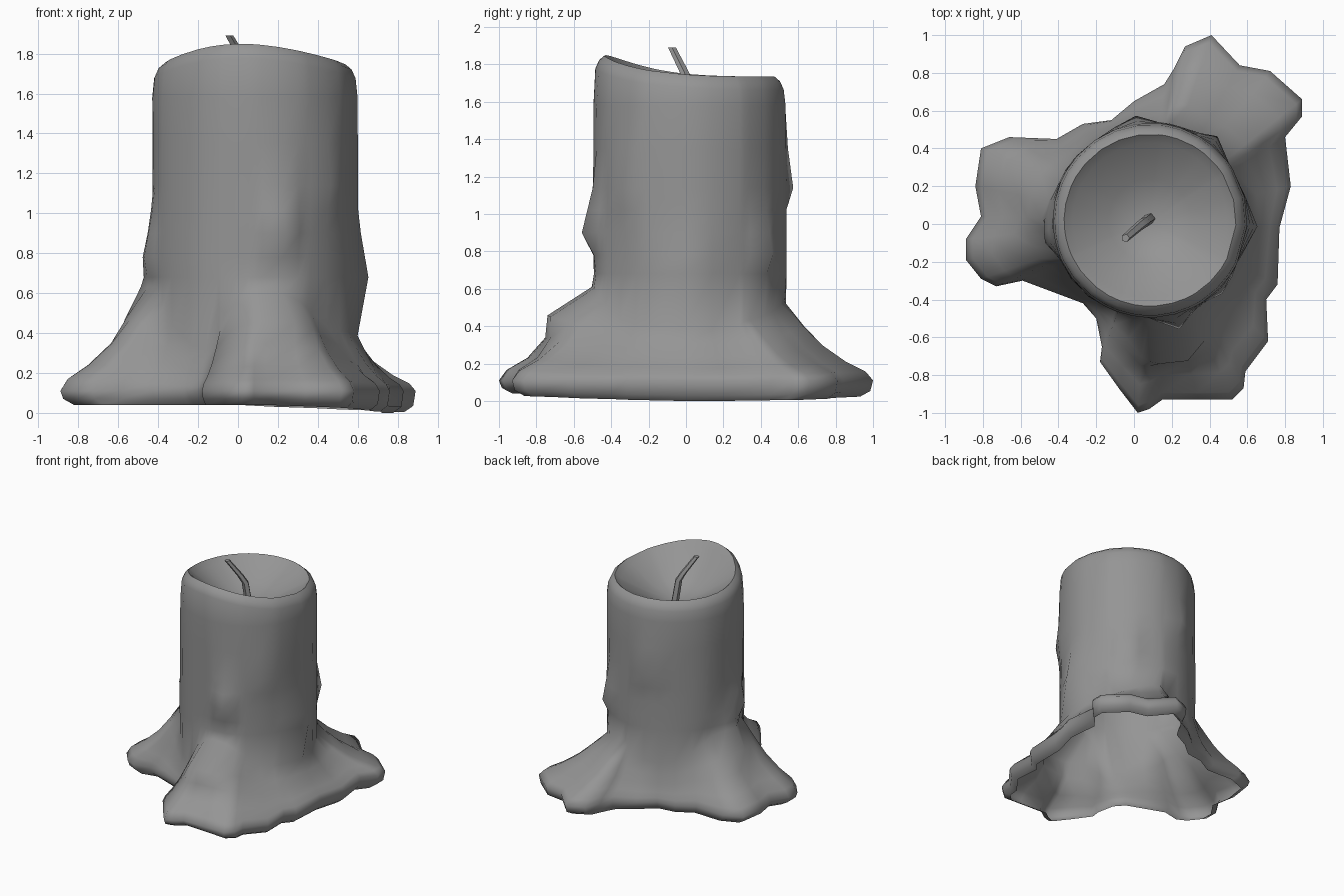
import bpy, bmesh, math
from mathutils import Vector

cube = bpy.data.objects.get("Cube")
if cube:
    bpy.data.objects.remove(cube)

CX, CY = 0.085, 0.02      # candle axis
BODY_R = 0.515

grey = bpy.data.materials.new("wax_grey")
grey.use_nodes = True
grey.diffuse_color = (0.3, 0.3, 0.3, 1)
grey.node_tree.nodes["Principled BSDF"].inputs["Base Color"].default_value = (0.3, 0.3, 0.3, 1)

# Plan outline of the melted wax puddle
OUTLINE = [(.83, .2), (.8, .46), (.89, .57), (.89, .66), (.72, .81), (.56, .84),
           (.41, 1), (.27, .94), (.21, .82), (.16, .74), (0, .65), (-.12, .55),
           (-.27, .53), (-.41, .45), (-.66, .46), (-.81, .4), (-.84, .2),
           (-.81, .04), (-.89, -.08), (-.89, -.19), (-.81, -.29), (-.73, -.33),
           (-.59, -.3), (-.43, -.36), (-.27, -.42), (-.2, -.5), (-.17, -.65),
           (-.18, -.73), (-.08, -.87), (.02, -1), (.08, -.98), (.15, -.93),
           (.34, -.93), (.52, -.93), (.58, -.87), (.59, -.78), (.71, -.62),
           (.7, -.4), (.76, -.32), (.77, -.02)]

# Skirt profile from outer edge to body: (fraction outwards, height)
SKIRT = [(1, .11), (.92, .17), (.7, .24), (.45, .35), (.25, .47), (0, .63)]
BODY_Z = [.68, .78, .9, 1.02, 1.14, 1.35, 1.58]

# Wax drips: (angle in degrees, tip height, depth, angular width)
DRIPS = [(-76, .9, .08, 9), (177, .52, .09, 10), (190, .78, .06, 9), (-8, .66, .07, 9),
         (101, 1.14, .05, 9), (50, .78, .06, 9), (-42, 1.12, .04, 8)]

# Low stretches of the skirt: (angle in degrees, loss of height, angular width)
DIPS = [(25, .4, 60), (-118, .38, 18), (-45, .28, 20)]


def angle_gap(a, b):
    return abs((a - b + 180) % 360 - 180)


def bell(deg, centre, width):
    return math.exp(-(angle_gap(deg, centre) / width) ** 2)


def drip(deg, z):
    total = 0
    for ang, tip, depth, width in DRIPS:
        fall = 1 - (z - tip) / .32 if z >= tip else 1 - (tip - z) / .14
        total += depth * max(0, fall) * bell(deg, ang, width)
    return total


def column(a, reach, mean_reach):
    """Radius and height pairs from the lower lip up and into the bowl."""
    deg = math.degrees(a)
    spread = reach - BODY_R
    # The skirt climbs high on the lobes and stays low between them
    scale = .4 + .6 * min(1, (mean_reach - BODY_R) / .38)
    for ang, loss, width in DIPS:
        scale *= 1 - loss * bell(deg, ang, width)
    floor = .04 - .04 * max(0, math.cos(a - .1))
    pts = [(reach * .93, floor), (reach * .985, floor + .03)]
    for t, h in SKIRT:
        z = .11 + (h - .11) * scale
        knob = .16 * bell(deg, -81, 16) * max(0, 1 - abs(z - .45) / .17)
        pts.append((BODY_R + spread * t + knob + drip(deg, z) * (1 - t), z))
    for z in BODY_Z:
        wave = .007 * math.sin(5 * a + 1) * (1.6 - z)
        pts.append((BODY_R + wave + drip(deg, z), z))
    crest = 1.735 + .09 * bell(deg, -110, 50) + .045 * bell(deg, -65, 50)
    pts += [(.505, crest - .07), (.485, crest - .025), (.455, crest),
            (.41, crest - .04), (.22, 1.6)]
    return pts


def finish(name, bm, angle):
    bmesh.ops.recalc_face_normals(bm, faces=bm.faces)
    mesh = bpy.data.meshes.new(name)
    bm.to_mesh(mesh)
    bm.free()
    mesh.materials.append(grey)
    obj = bpy.data.objects.new(name, mesh)
    bpy.context.collection.objects.link(obj)
    bpy.ops.object.select_all(action='DESELECT')
    obj.select_set(True)
    bpy.context.view_layer.objects.active = obj
    bpy.ops.object.shade_smooth_by_angle(angle=math.radians(angle))


def skin(bm, strips, closed_ends):
    """Join neighbouring strips with quads, round a full loop."""
    n = len(strips)
    for i in range(n):
        a, b = strips[i], strips[(i + 1) % n]
        for j in range(len(a) - 1):
            bm.faces.new((a[j], b[j], b[j + 1], a[j + 1]))
        for end, centre in closed_ends:
            bm.faces.new((a[end], b[end], centre))


# Hollow candle body with skirt, rim and bowl, open underneath
polar = sorted((math.atan2(y - CY, x - CX), math.hypot(x - CX, y - CY)) for x, y in OUTLINE)
bm = bmesh.new()
strips = []
for i, (a, reach) in enumerate(polar):
    mean = sum(polar[(i + k) % len(polar)][1] for k in range(-2, 3)) / 5
    strips.append([bm.verts.new((CX + r * math.cos(a), CY + r * math.sin(a), z))
                   for r, z in column(a, reach, mean)])
skin(bm, strips, [(-1, bm.verts.new((CX, CY - .02, 1.5)))])
finish("candle_body", bm, 75)

# Bent wick, tapering to its tip
PATH = [((.085, .03, 1.5), .03), ((.06, .012, 1.7), .028),
        ((.03, -.01, 1.76), .026), ((-.045, -.075, 1.89), .022)]
bm = bmesh.new()
SIDES = 5
strips = []
for k in range(SIDES):
    a = 2 * math.pi * k / SIDES
    strips.append([bm.verts.new(Vector(p) + Vector((math.cos(a), math.sin(a), 0)) * r)
                   for p, r in PATH])
skin(bm, strips, [(0, bm.verts.new(PATH[0][0])), (-1, bm.verts.new(PATH[-1][0]))])
finish("wick", bm, 50)
